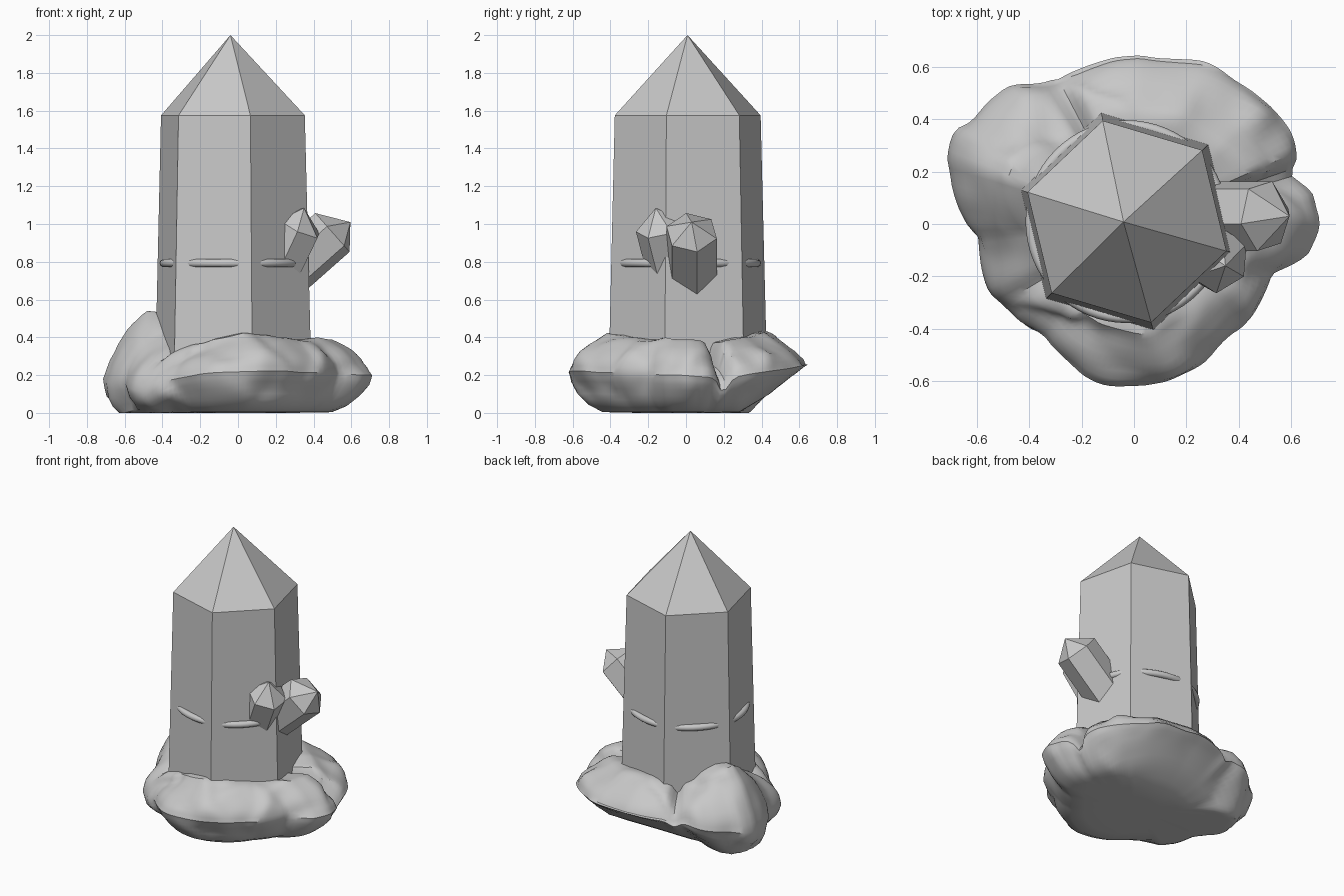
import bpy, bmesh, math
from mathutils import Vector, noise

cube = bpy.data.objects.get("Cube")
if cube:
    bpy.data.objects.remove(cube)

grey = bpy.data.materials.new("stone grey")
grey.use_nodes = True
colour = (0.58, 0.58, 0.58, 1)
grey.diffuse_color = colour
grey.node_tree.nodes["Principled BSDF"].inputs["Base Color"].default_value = colour


def finish(bm, name):
    bmesh.ops.recalc_face_normals(bm, faces=bm.faces)
    mesh = bpy.data.meshes.new(name)
    bm.to_mesh(mesh)
    bm.free()
    mesh.materials.append(grey)
    obj = bpy.data.objects.new(name, mesh)
    bpy.context.collection.objects.link(obj)
    return obj


def smooth(obj, degrees):
    bpy.ops.object.select_all(action='DESELECT')
    obj.select_set(True)
    bpy.context.view_layer.objects.active = obj
    bpy.ops.object.shade_smooth_by_angle(angle=math.radians(degrees))


def loft(bm, rings):
    """Skin a stack of closed rings of points and return the vertex rings."""
    rows = [[bm.verts.new(p) for p in ring] for ring in rings]
    for low, high in zip(rows, rows[1:]):
        for i in range(len(low)):
            j = (i + 1) % len(low)
            bm.faces.new((low[i], low[j], high[j], high[i]))
    return rows


def crystal(name, base, shoulder, tip, r_base, r_top, turn):
    """Six-sided prism between two centres, closed by a pointed cap."""
    base, shoulder, tip = Vector(base), Vector(shoulder), Vector(tip)
    spin = Vector((0, 0, 1)).rotation_difference(shoulder - base)

    def ring(centre, radius):
        angles = [math.radians(turn + 60 * i) for i in range(6)]
        return [centre + spin @ Vector((radius * math.cos(a), radius * math.sin(a), 0))
                for a in angles]

    bm = bmesh.new()
    low, high = loft(bm, [ring(base, r_base), ring(shoulder, r_top)])
    bm.faces.new(low[::-1])
    apex = bm.verts.new(tip)
    for i in range(6):
        bm.faces.new((high[i], high[(i + 1) % 6], apex))
    return finish(bm, name)


# Crystals
crystal("main_crystal", (-.025, .01, .1), (-.027, .009, 1.575), (-.04, .008, 2), .434, .397, -16.5)
crystal("side_crystal_large", (.2, .03, .69), (.5, .03, .955), (.595, .03, 1.01), .14, .14, 12)
crystal("side_crystal_small", (.21, -.08, .74), (.325, -.14, .985), (.35, -.16, 1.085), .125, .128, 28)

# Thin band that breaks through the middle of each crystal face
bm = bmesh.new()
loops = []
for i in range(64):
    a = math.tau * i / 64
    loops.append([((.366 + .022 * math.cos(b)) * math.cos(a) - .027,
                   (.366 + .022 * math.cos(b)) * math.sin(a) + .009,
                   .793 + .022 * math.sin(b))
                  for b in [math.tau * k / 10 for k in range(10)]])
loft(bm, loops + loops[:1])
bmesh.ops.remove_doubles(bm, verts=bm.verts, dist=.0001)
smooth(finish(bm, "crystal_band"), 40)

# Rock outline: x, y, and height of the upper shoulder
OUTLINE = [(.71, .03, .37), (.69, .12, .36), (.63, .18, .34), (.63, .25, .36), (.52, .46, .4),
           (.27, .6, .42), (-.02, .63, .43), (-.3, .56, .42), (-.5, .48, .46), (-.68, .36, .53),
           (-.71, .25, .53), (-.6, -.05, .42), (-.5, -.3, .31), (-.35, -.44, .34),
           (-.2, -.58, .39), (.05, -.63, .42), (.25, -.55, .42), (.42, -.37, .4),
           (.55, -.2, .4), (.67, -.12, .38)]
KEYS = sorted((math.atan2(y, x) % math.tau, math.hypot(x, y), z) for x, y, z in OUTLINE)
KEYS = [(KEYS[-1][0] - math.tau, *KEYS[-1][1:])] + KEYS + [(KEYS[0][0] + math.tau, *KEYS[0][1:])]


def outline(a):
    for (a0, r0, z0), (a1, r1, z1) in zip(KEYS, KEYS[1:]):
        if a0 <= a <= a1:
            t = (a - a0) / (a1 - a0)
            return r0 + t * (r1 - r0), z0 + t * (z1 - z0)


# Crevices: angle, width, depth
CREVICES = [(18, 3, .13), (118, 4, .06), (212, 5, .02)]


def crevice(a):
    return sum(d * math.exp(-((math.degrees(a) - c) / w) ** 2) for c, w, d in CREVICES)


def chip(p):
    """Tilt each patch of the rock its own way, with narrow broken steps between them."""
    total, weights = 0, 0
    distances, centres = noise.voronoi(p * 3.5)
    for d, centre in zip(distances, centres):
        w = math.exp(-12 * (d - distances[0]))
        total += w * noise.noise_vector(centre * 2.3).dot(p - centre / 3.5)
        weights += w
    return .38 * total / weights + .015 * noise.noise(p * 6)


# Rock side profile: share of the radius, share of the shoulder height
PROFILE = [(.05, 0), (.4, 0), (.7, .01), (.81, .1), (.9, .24), (.97, .4), (1, .53), (.97, .66),
           (.91, .77), (.82, .87), (.74, .94), (.66, 1), (.55, 1), (.3, .95)]

# Rock base
bm = bmesh.new()
rings = []
for k in range(len(PROFILE) * 2 - 1):
    p, q = PROFILE[k // 2], PROFILE[min((k + 1) // 2, len(PROFILE) - 1)]
    share, lift = (p[0] + q[0]) / 2, (p[1] + q[1]) / 2
    ring = []
    for i in range(150):
        a = math.tau * i / 150
        r, top = outline(a)
        cut = crevice(a) * lift
        r = r * share - cut * .25
        p = Vector((r * math.cos(a), r * math.sin(a), top * lift - cut))
        out = Vector((math.cos(a), math.sin(a), lift - .3))
        p += out * chip(p) * min(1, lift * 3)
        # Underside rises towards the back, and the right flank sags to the ground
        p.z += max(0, p.y - .28) * max(0, .6 - lift)
        p.z -= .6 * max(0, -p.x - .35) * max(0, 1 - lift)
        p.z = max(p.z, 0)
        ring.append(p)
    rings.append(ring)
rows = loft(bm, rings)
bm.faces.new(rows[0][::-1])
bm.faces.new(rows[-1])
smooth(finish(bm, "rock_base"), 35)
